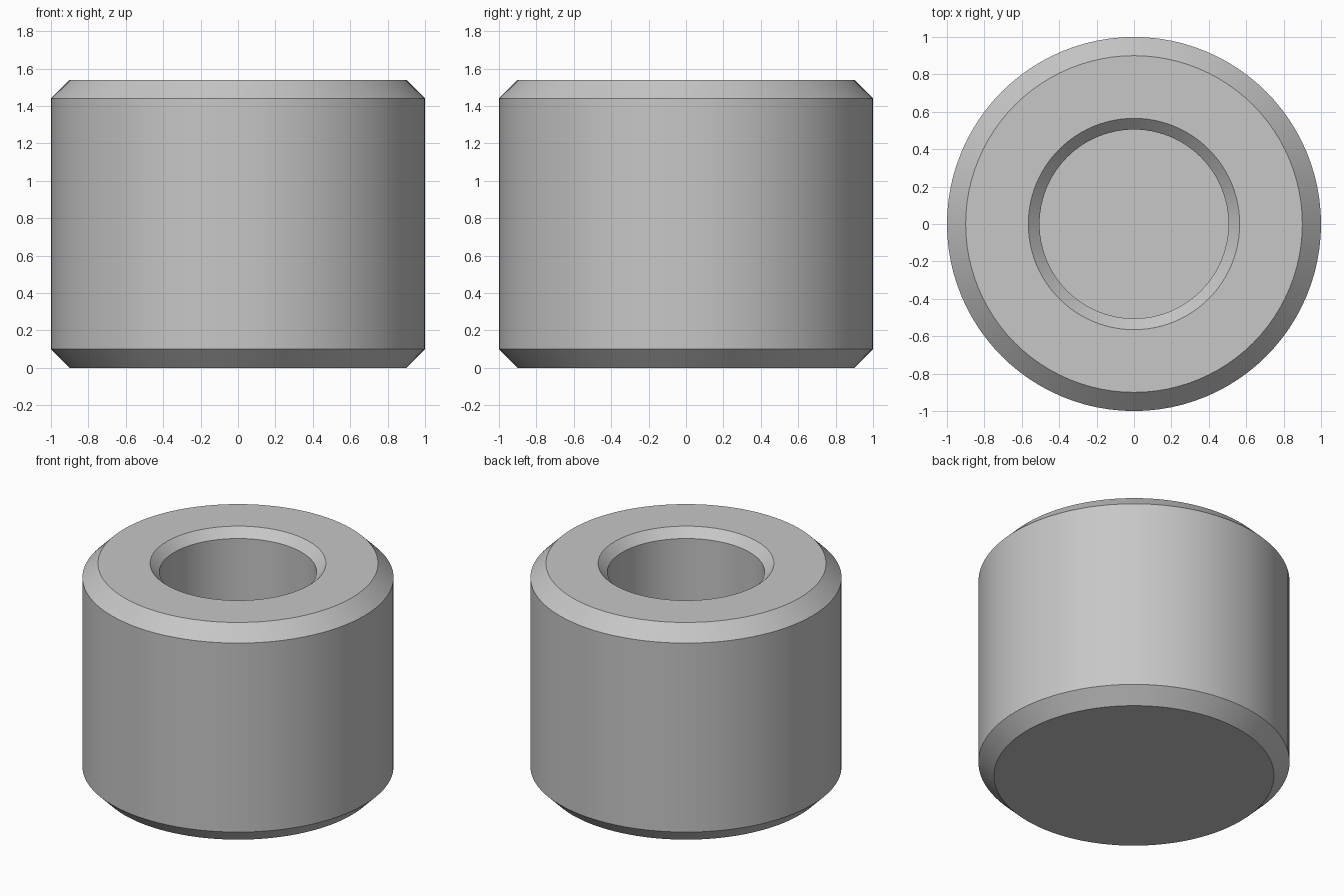
import bpy
import bmesh
import math

cube = bpy.data.objects.get("Cube")
if cube:
    bpy.data.objects.remove(cube, do_unlink=True)

SEGMENTS = 96
HEIGHT = 1.54
RADIUS = 1.0
EDGE = 0.10         # outer chamfer
BORE = 0.505        # bore radius
BORE_EDGE = 0.06    # bore chamfer
FLOOR = 0.54        # height of the bore floor

# Plain grey material
grey = bpy.data.materials.new("plain_grey")
grey.use_nodes = True
colour = (0.57, 0.57, 0.57, 1.0)
grey.diffuse_color = colour
grey.node_tree.nodes["Principled BSDF"].inputs["Base Color"].default_value = colour

# Half section from the outer base up, over the rim and down into the blind bore
profile = [
    (RADIUS - EDGE, 0),
    (RADIUS, EDGE),
    (RADIUS, HEIGHT - EDGE),
    (RADIUS - EDGE, HEIGHT),
    (BORE + BORE_EDGE, HEIGHT),
    (BORE, HEIGHT - BORE_EDGE),
    (BORE, FLOOR),
]


def lathe(name, section, material):
    """Turn a half section about z and cap both ends with flat discs."""
    bm = bmesh.new()
    rings = []
    for r, z in section:
        ring = []
        for i in range(SEGMENTS):
            a = math.tau * i / SEGMENTS
            ring.append(bm.verts.new((r * math.cos(a), r * math.sin(a), z)))
        rings.append(ring)
    for low, high in zip(rings, rings[1:]):
        for i in range(SEGMENTS):
            j = (i + 1) % SEGMENTS
            bm.faces.new((low[i], low[j], high[j], high[i]))
    bm.faces.new(rings[0][::-1])
    bm.faces.new(rings[-1])
    bmesh.ops.recalc_face_normals(bm, faces=bm.faces)
    mesh = bpy.data.meshes.new(name)
    bm.to_mesh(mesh)
    bm.free()
    mesh.materials.append(material)
    obj = bpy.data.objects.new(name, mesh)
    bpy.context.collection.objects.link(obj)
    return obj


# Chamfered cylinder with a blind bore
body = lathe("bored_cylinder", profile, grey)
bpy.ops.object.select_all(action="DESELECT")
body.select_set(True)
bpy.context.view_layer.objects.active = body
bpy.ops.object.shade_smooth_by_angle(angle=math.radians(30))
